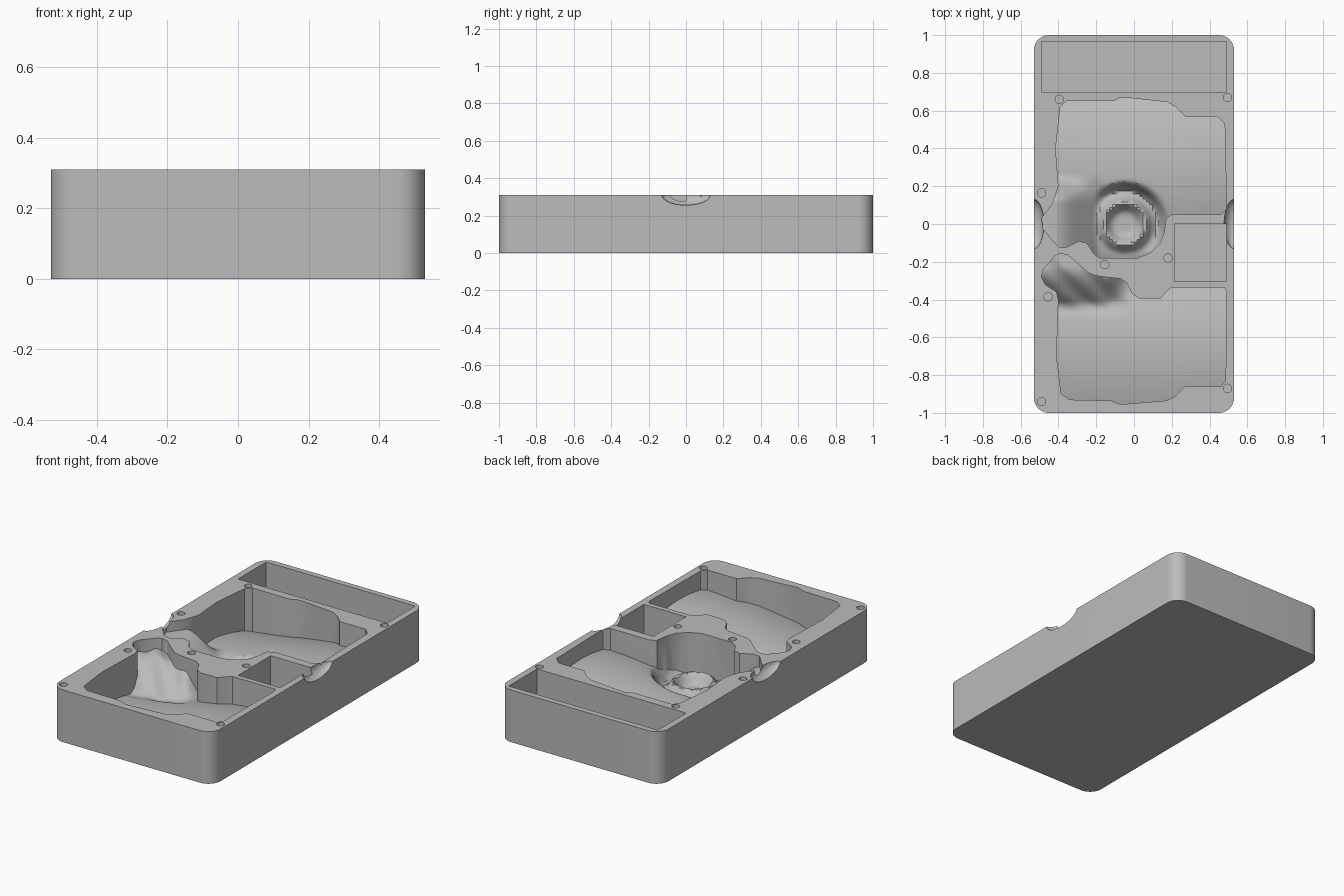
import bpy, bmesh, math
from mathutils import Vector

cube = bpy.data.objects.get("Cube")
if cube:
    bpy.data.objects.remove(cube, do_unlink=True)

HEIGHT, ABOVE = 0.31, 0.4

grey = bpy.data.materials.new("plain grey")
grey.use_nodes = True
grey.diffuse_color = (0.5, 0.5, 0.5, 1)
grey.node_tree.nodes["Principled BSDF"].inputs["Base Color"].default_value = (0.5, 0.5, 0.5, 1)


def finish(bm, name):
    bmesh.ops.recalc_face_normals(bm, faces=bm.faces)
    mesh = bpy.data.meshes.new(name)
    bm.to_mesh(mesh)
    bm.free()
    mesh.materials.append(grey)
    obj = bpy.data.objects.new(name, mesh)
    bpy.context.collection.objects.link(obj)
    return obj


def prism(name, outline, bottom, top):
    bm = bmesh.new()
    face = bm.faces.new([bm.verts.new((x, y, bottom)) for x, y in outline])
    extruded = bmesh.ops.extrude_face_region(bm, geom=[face])["geom"]
    moved = [v for v in extruded if isinstance(v, bmesh.types.BMVert)]
    bmesh.ops.translate(bm, verts=moved, vec=(0, 0, top - bottom))
    return finish(bm, name)


def box_outline(left, right, front, back):
    return [(left, front), (right, front), (right, back), (left, back)]


def combine(target, tool, operation):
    """Apply a boolean and discard the tool."""
    tool.hide_render = True
    mod = target.modifiers.new("cut", "BOOLEAN")
    mod.operation, mod.solver, mod.object = operation, "EXACT", tool
    bpy.context.view_layer.objects.active = target
    bpy.ops.object.modifier_apply(modifier=mod.name)
    bpy.data.objects.remove(tool, do_unlink=True)


def blend(low, high, value):
    t = min(max((value - low) / (high - low), 0), 1)
    return t * t * (3 - 2 * t)


def mix(a, b, t):
    return a + (b - a) * t


def barrel(x, y, middle):
    """Convex floor, deeper towards the right side of the tray."""
    crest = mix(0.1, 0.215, blend(-0.55, 0.5, x))
    return max(crest - 0.5 * (y - middle) ** 2, 0.04)


def front_floor(x, y):
    ramp = mix(0.07, 0.24, blend(-0.5, -0.22, y)) + 0.008 * math.sin(40 * (x + y))
    on_ramp = blend(-0.5, -0.38, y) * blend(0.0, -0.15, x)
    return mix(barrel(x, y, -0.64), ramp, on_ramp)


def back_floor(x, y):
    r = math.hypot(x + 0.05, y)
    ring = 0.06 + 0.06 * math.exp(-((r - 0.11) / 0.03) ** 2)
    z = mix(ring, barrel(x, y, 0.31), blend(0.17, 0.23, r))
    ramp = mix(0.07, 0.25, blend(-0.15, -0.42, x))
    on_ramp = blend(-0.14, -0.24, x) * blend(0.26, 0.12, y)
    return mix(z, ramp, on_ramp)


def cavity(name, outline, floor):
    """Block with a sculpted underside, trimmed to the outline."""
    xs, ys = zip(*outline)
    low = Vector((min(xs) - 0.03, min(ys) - 0.03))
    size = Vector((max(xs) + 0.03, max(ys) + 0.03)) - low
    bm = bmesh.new()
    bmesh.ops.create_grid(bm, x_segments=64, y_segments=64, size=0.5)
    for v in bm.verts:
        x, y = low.x + (v.co.x + 0.5) * size.x, low.y + (v.co.y + 0.5) * size.y
        v.co = (x, y, floor(x, y))
    extruded = bmesh.ops.extrude_face_region(bm, geom=bm.faces[:])["geom"]
    for v in extruded:
        if isinstance(v, bmesh.types.BMVert):
            v.co.z = ABOVE
    block = finish(bm, name)
    combine(block, prism("trim", outline, -0.1, ABOVE - 0.03), "INTERSECT")
    return block


# Rounded tray body
corners = []
for i, (sx, sy) in enumerate([(1, 1), (-1, 1), (-1, -1), (1, -1)]):
    for step in range(13):
        a = math.radians(90 * i + 7.5 * step)
        corners.append((sx * 0.45 + 0.08 * math.cos(a), sy * 0.92 + 0.08 * math.sin(a)))
tray = prism("tray", corners, 0, HEIGHT)

# Large shaped cavities
back_outline = [
    (-0.39, 0.62), (-0.36, 0.65), (-0.11, 0.65), (-0.07, 0.67), (0.0, 0.665),
    (0.18, 0.645), (0.22, 0.62), (0.27, 0.57), (0.44, 0.57), (0.48, 0.53),
    (0.49, 0.08), (0.46, 0.05), (0.2, 0.05), (0.17, 0.03), (0.16, -0.04),
    (0.14, -0.1), (0.09, -0.15), (0.02, -0.18), (-0.18, -0.18), (-0.21, -0.16),
    (-0.25, -0.1), (-0.29, -0.09), (-0.36, -0.125), (-0.4, -0.12), (-0.48, -0.03),
    (-0.49, 0.03), (-0.43, 0.11), (-0.4, 0.2), (-0.415, 0.4)]
front_outline = [
    (-0.49, -0.28), (-0.48, -0.24), (-0.42, -0.17), (-0.39, -0.155), (-0.35, -0.165),
    (-0.24, -0.26), (-0.2, -0.275), (-0.07, -0.29), (-0.04, -0.31), (-0.01, -0.37),
    (0.03, -0.395), (0.14, -0.395), (0.17, -0.36), (0.2, -0.335), (0.48, -0.335),
    (0.49, -0.36), (0.485, -0.83), (0.46, -0.86), (0.27, -0.86), (0.22, -0.91),
    (0.17, -0.935), (-0.07, -0.955), (-0.12, -0.935), (-0.34, -0.93), (-0.385, -0.9),
    (-0.41, -0.7), (-0.4, -0.4), (-0.41, -0.36), (-0.47, -0.32)]
combine(tray, cavity("back_cavity", back_outline, back_floor), "DIFFERENCE")
combine(tray, cavity("front_cavity", front_outline, front_floor), "DIFFERENCE")

# Rectangular compartments
for bounds in [(-0.49, 0.49, 0.70, 0.965), (0.215, 0.49, -0.305, 0.0)]:
    combine(tray, prism("compartment", box_outline(*bounds), 0.03, ABOVE), "DIFFERENCE")

# Small round sockets in the rim
sockets = [(-0.395, 0.66), (0.495, 0.67), (-0.49, 0.165), (-0.155, -0.215),
           (0.18, -0.18), (-0.455, -0.385), (-0.49, -0.94), (0.495, -0.87)]
for cx, cy in sockets:
    circle = [(cx + 0.022 * math.cos(math.tau * k / 24),
               cy + 0.022 * math.sin(math.tau * k / 24)) for k in range(24)]
    combine(tray, prism("socket", circle, 0.22, ABOVE), "DIFFERENCE")

# Finger notches on both long sides
for side in (-1, 1):
    bm = bmesh.new()
    bmesh.ops.create_uvsphere(bm, u_segments=40, v_segments=24, radius=1)
    bmesh.ops.scale(bm, verts=bm.verts, vec=(0.052, 0.13, 0.055))
    bmesh.ops.translate(bm, verts=bm.verts, vec=(side * 0.529, 0, HEIGHT + 0.001))
    combine(tray, finish(bm, "notch"), "DIFFERENCE")

# Smooth curved areas, keep rims crisp
bpy.ops.object.select_all(action="DESELECT")
tray.select_set(True)
bpy.context.view_layer.objects.active = tray
bpy.ops.object.shade_smooth_by_angle(angle=math.radians(35))
